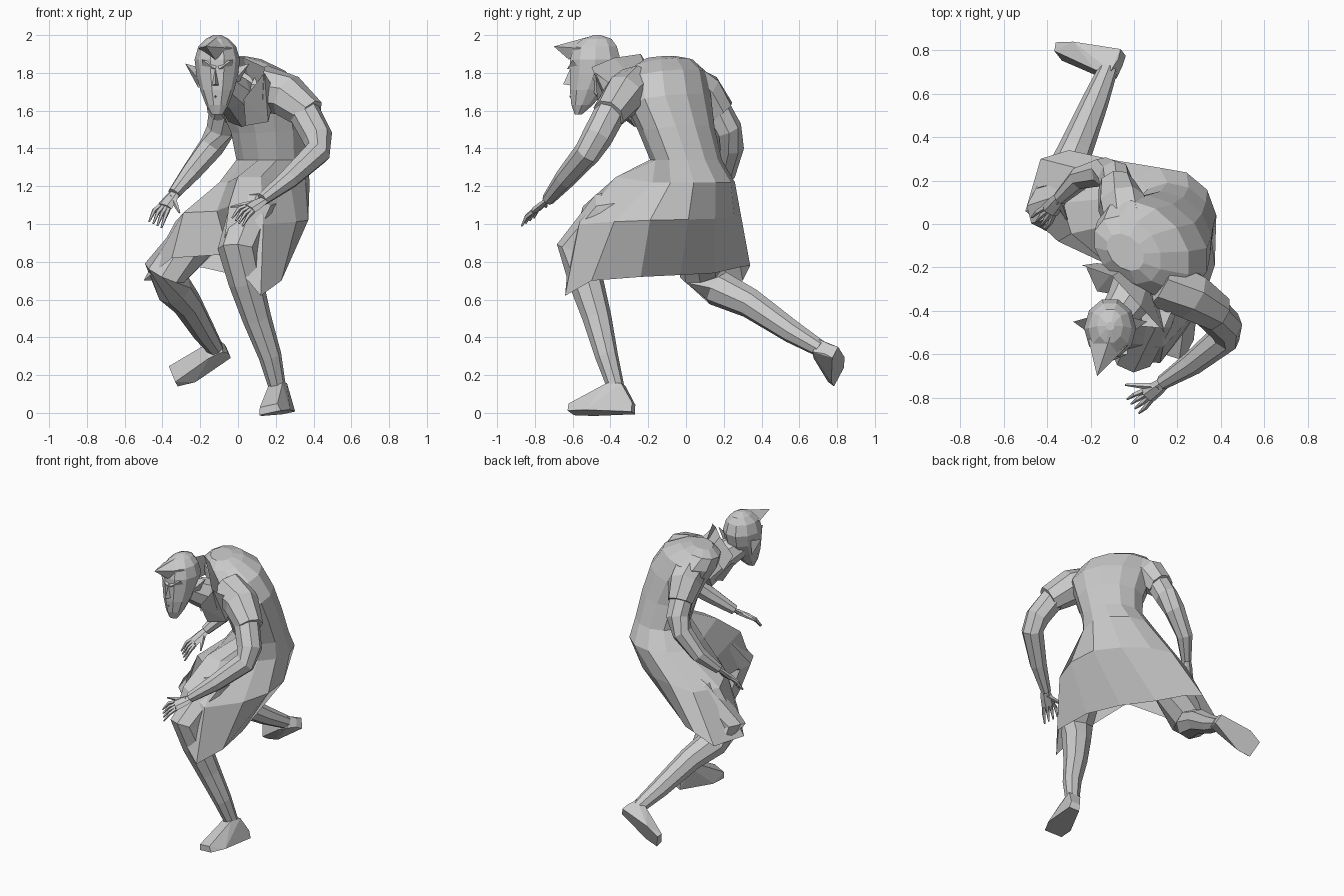
import bpy
import bmesh
from math import cos, sin, radians
from mathutils import Vector

cube = bpy.data.objects.get("Cube")
if cube:
    bpy.data.objects.remove(cube, do_unlink=True)

grey = bpy.data.materials.new("plain grey")
grey.use_nodes = True
grey.diffuse_color = (0.6, 0.6, 0.6, 1)
grey.node_tree.nodes["Principled BSDF"].inputs["Base Color"].default_value = grey.diffuse_color

LEFT, FACING, UP = Vector((1, -1, 0)).normalized(), Vector((-1, -1, 0)).normalized(), Vector((0, 0, 1))


def finish(name, bm):
    bmesh.ops.recalc_face_normals(bm, faces=bm.faces[:])
    mesh = bpy.data.meshes.new(name)
    bm.to_mesh(mesh)
    bm.free()
    mesh.materials.append(grey)
    obj = bpy.data.objects.new(name, mesh)
    bpy.context.collection.objects.link(obj)


def loft(name, rings, start_cap=True, end_cap=True, closed=True):
    bm = bmesh.new()
    rows = [[bm.verts.new(p) for p in ring] for ring in rings]
    count = len(rows[0])
    for low, high in zip(rows, rows[1:]):
        for i in range(count if closed else count - 1):
            j = (i + 1) % count
            bm.faces.new((low[i], low[j], high[j], high[i]))
    if start_cap:
        bm.faces.new(rows[0])
    if end_cap:
        bm.faces.new(rows[-1])
    finish(name, bm)


def tube(name, path, start, end, taper=1, sides=8, flat=1, side=(1, -1, 0.3)):
    """Loft along a path, with the radius easing from start to end."""
    points = [Vector(p) for p in path]
    last = len(points) - 1
    rings = []
    for i, p in enumerate(points):
        tangent = (points[min(i + 1, last)] - points[max(i - 1, 0)]).normalized()
        u = Vector(side)
        u = (u - tangent * u.dot(tangent)).normalized()
        v = tangent.cross(u) * flat
        radius = start + (end - start) * (i / last) ** taper
        angles = [radians(360 * k / sides) for k in range(sides)]
        rings.append([p + (u * cos(a) + v * sin(a)) * radius for a in angles])
    loft(name, rings)


def hull(name, points):
    bm = bmesh.new()
    for p in points:
        bm.verts.new(p)
    made = bmesh.ops.convex_hull(bm, input=bm.verts[:])
    loose = {v for v in made["geom_interior"] + made["geom_unused"] if isinstance(v, bmesh.types.BMVert)}
    bmesh.ops.delete(bm, geom=list(loose), context="VERTS")
    finish(name, bm)


def hand(name, wrist, knuckles, side, thumb):
    """Palm, four spread fingers and a thumb."""
    wrist, knuckles, side, thumb = map(Vector, (wrist, knuckles, side, thumb))
    reach = (knuckles - wrist) * 0.8
    tube(name + "_palm", [wrist, (wrist + knuckles) / 2, knuckles], 0.03, 0.045, 0.5, 6, 0.45, side)
    for k in range(4):
        spread = side * (k - 1.5)
        root = knuckles + spread * 0.023
        bend = root + reach / 2 + spread * 0.01
        tip = root + reach + spread * 0.013 - UP * 0.03
        tube(f"{name}_finger_{k}", [root, bend, tip], 0.014, 0.005, 2, 5)
    root = wrist.lerp(knuckles, 0.3)
    tube(name + "_thumb", [root, root.lerp(thumb, 0.6), thumb], 0.02, 0.005, 1, 5)


def foot(name, heel, toe, ankle):
    """Wedge from heel to toe with a square ankle on top."""
    heel, toe, ankle = map(Vector, (heel, toe, ankle))
    along = (toe - heel).normalized()
    rise = ankle - heel
    rise = (rise - along * rise.dot(along)).normalized()
    side = along.cross(rise)
    points = []
    for s in (-1, 1):
        points += [heel + side * s * 0.035, heel + side * s * 0.03 + rise * 0.05, toe + side * s * 0.06,
                   toe + side * s * 0.05 + rise * 0.04, heel.lerp(toe, 0.7) + side * s * 0.08]
        points += [ankle + side * s * 0.04 + along * 0.04 * t for t in (-1, 1)]
    hull(name, points)


def torso_ring(x, y, z, wide, deep, tilt):
    ring = []
    for i in range(12):
        a = radians(30 * i - 85)
        d = Vector((cos(a), sin(a), 0))
        along = d.dot(FACING)
        ring.append(Vector((x, y, z - tilt * along)) + LEFT * d.dot(LEFT) * wide + FACING * along * deep)
    return ring


# Robe: hem, drape bulging over the thighs, hip pulled out over the raised thigh, then torso
hem = [Vector(p) for p in (
    (.12, -.64, .62), (.23, -.5, .7), (.2, -.24, .72), (.09, -.03, .73), (-.06, .15, .74), (-.19, .28, .77),
    (-.3, .34, .78), (-.43, .3, .7), (-.5, .06, .7), (-.35, -.08, .82), (-.05, -.13, .84), (-.08, -.62, .86))]
hip = torso_ring(.14, .02, 1.22, .24, .24, 0)
for i in (0, -1):
    hip[i] += Vector((-.04, -.15, .03))
drape = []
for low, high in zip(hem, hip):
    p = low.lerp(high, 0.6)
    out = (p - Vector((.05, 0, p.z))).normalized() * 0.09
    drape.append(p + Vector((out.x, min(out.y, 0), 0)))
torso = [torso_ring(*r) for r in (
    (.18, 0, 1.34, .2, .18, 0), (.16, -.05, 1.5, .22, .18, .02), (.12, -.09, 1.65, .26, .18, .04),
    (.04, -.11, 1.78, .25, .18, .04), (-.03, -.12, 1.85, .18, .13, .03), (-.04, -.13, 1.88, .1, .07, .01))]
loft("robe", [hem, drape, hip] + torso, start_cap=False)

# Standing collar and lapels
loft("collar", [
    [(-.17, -.18, 1.7), (-.04, -.2, 1.8), (.06, -.28, 1.76), (.13, -.42, 1.64)],
    [(-.24, -.19, 1.82), (-.1, -.24, 1.9), (.03, -.38, 1.88), (.14, -.5, 1.83)]], False, False, False)
hull("left_lapel", [(.14, -.48, 1.8), (.03, -.47, 1.66), (.04, -.4, 1.52), (.16, -.36, 1.54), (.2, -.34, 1.7)])
hull("right_lapel", [(-.22, -.2, 1.76), (-.17, -.31, 1.7), (-.06, -.33, 1.54), (-.08, -.2, 1.6)])

# Neck and head
tube("neck", [(.04, -.22, 1.62), (-.03, -.36, 1.7), (-.1, -.46, 1.76)], 0.12, 0.08)
head_rings = []
for y, z, wide, deep in ((-.57, 1.58, .03, .02), (-.55, 1.63, .06, .06), (-.52, 1.71, .09, .1), (-.49, 1.79, .11, .13),
                         (-.48, 1.87, .12, .14), (-.48, 1.94, .1, .12), (-.47, 1.98, .06, .08), (-.47, 2, .02, .02)):
    angles = [radians(36 * k) for k in range(10)]
    head_rings.append([(wide * cos(a) - .11, y + deep * sin(a), z) for a in angles])
loft("head", head_rings)
hull("hair_peak", [(-.17, -.7, 1.94), (-.21, -.53, 1.93), (-.03, -.56, 1.93), (-.12, -.62, 1.87), (-.11, -.52, 1.99)])
hull("nose", [(-.12, -.61, 1.83), (-.12, -.65, 1.74), (-.15, -.59, 1.73), (-.09, -.59, 1.73)])
hull("mouth", [(-.15, -.58, 1.67), (-.12, -.62, 1.68), (-.08, -.58, 1.67), (-.12, -.6, 1.65)])
for name, s in (("left", 1), ("right", -1)):
    centre = Vector((-.11, -.5, 1.8))
    ear = [(.1, 0, -.03), (.1, .06, -.08), (.1, .07, .03), (.17, .05, .05)]
    brow = [(.01, -.13, .02), (.08, -.1, .07), (.08, -.07, .03), (0, -.1, .05)]
    for part, points in (("ear", ear), ("brow", brow)):
        hull(f"{name}_{part}", [centre + Vector((s * x, y, z)) for x, y, z in points])

# Sleeves and arms
tube("left_sleeve", [(.12, -.26, 1.72), (.26, -.33, 1.68), (.38, -.41, 1.58)], 0.125, 0.09, 2)
tube("left_arm", [(.33, -.38, 1.63), (.42, -.47, 1.46), (.42, -.52, 1.38), (.27, -.64, 1.24), (.13, -.73, 1.13)],
     0.085, 0.034, 2)
hand("left_hand", (.14, -.73, 1.13), (.06, -.79, 1.08), (.5, -.6, -.4), (-.04, -.74, 1.09))
tube("right_sleeve", [(-.02, 0, 1.74), (-.06, .1, 1.69), (-.08, .18, 1.59)], 0.12, 0.085, 2)
tube("right_arm", [(-.07, .14, 1.64), (-.09, .22, 1.5), (-.14, .24, 1.41), (-.25, .21, 1.27), (-.34, .12, 1.16)],
     0.08, 0.034, 2)
hand("right_hand", (-.33, .13, 1.17), (-.39, .06, 1.09), (.6, -.5, -.3), (-.31, .02, 1.06))

# Legs and feet: one planted, one trailing behind
tube("left_leg", [(.15, -.1, 1.1), (.07, -.42, 1.05), (0, -.58, .86), (.04, -.53, .7), (.1, -.47, .5),
                  (.17, -.42, .3), (.21, -.37, .13)], 0.14, 0.045)
tube("right_leg", [(.06, .08, 1.08), (-.2, .1, .95), (-.39, .08, .74), (-.34, .17, .66), (-.27, .34, .58),
                   (-.18, .56, .43), (-.12, .71, .34)], 0.15, 0.045)
foot("left_foot", (.27, -.28, 0), (.17, -.61, 0), (.21, -.37, .15))
foot("right_foot", (-.05, .79, .32), (-.34, .81, .19), (-.13, .69, .34))
